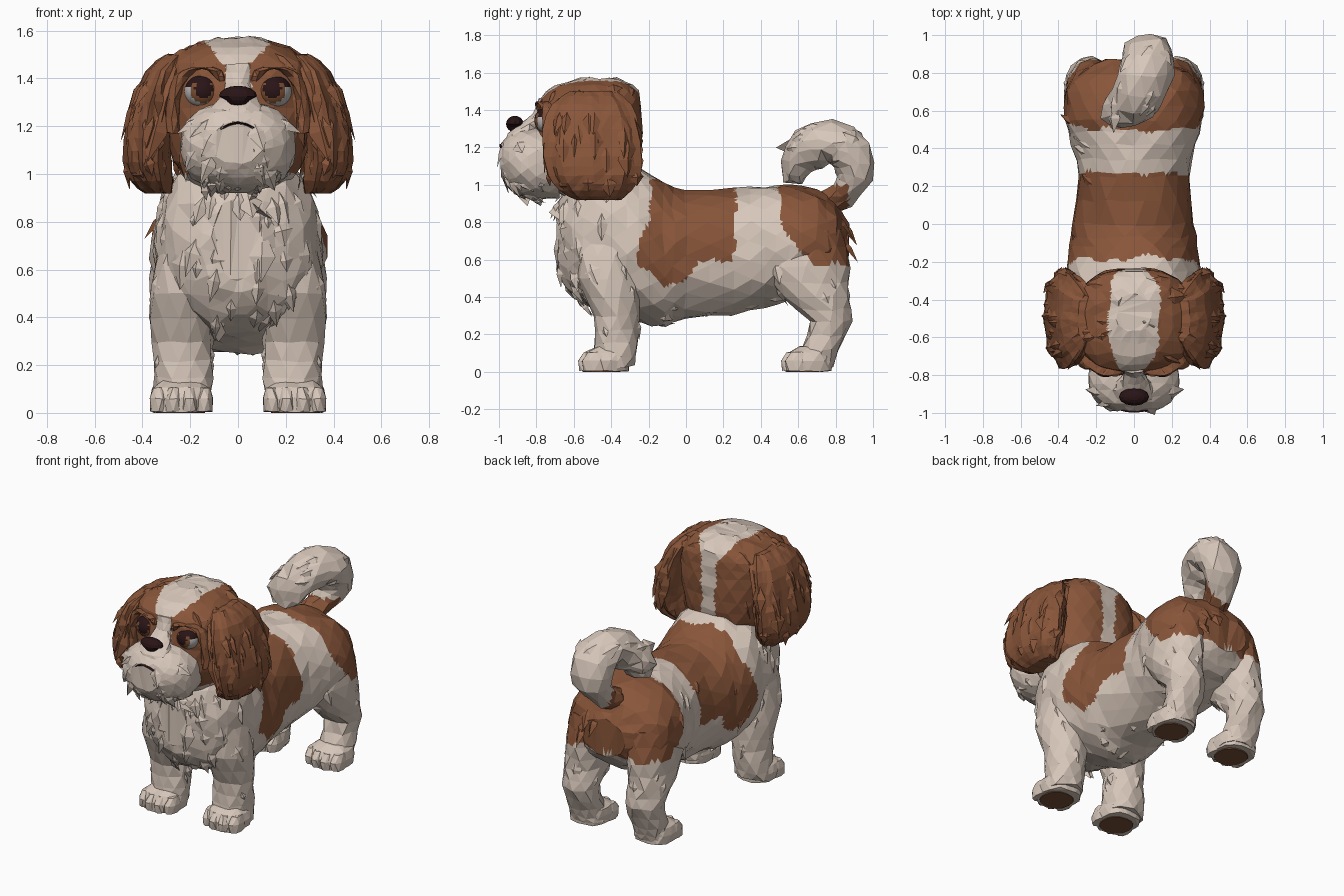
import bpy, bmesh, math, random
from mathutils import Vector, noise

if "Cube" in bpy.data.objects:
    bpy.data.objects.remove(bpy.data.objects["Cube"])

random.seed(4)
U = random.uniform
COL = {
    "cream": (0.68, 0.57, 0.49), "brown": (0.25, 0.092, 0.042),
    "pad_brown": (0.19, 0.08, 0.038), "nose_black": (0.022, 0.007, 0.008),
    "iris_brown": (0.2, 0.075, 0.03), "eye_grey": (0.5, 0.48, 0.47),
}
MAT = {}
for k, c in COL.items():
    MAT[k] = bpy.data.materials.new(k)
    MAT[k].diffuse_color = (*c, 1)


def resample(secs, m):
    """Smooth curve through the listed sections."""
    out = []
    for i in range(len(secs) - 1):
        a, b, c, d = (secs[max(0, min(len(secs) - 1, j))] for j in (i - 1, i, i + 1, i + 2))
        for k in range(m):
            t = k / m
            out.append([0.5 * (2 * q + (r - p) * t + (2 * p - 5 * q + 4 * r - s) * t * t
                               + (3 * q - p - 3 * r + s) * t ** 3) for p, q, r, s in zip(a, b, c, d)])
    return out + [list(secs[-1])]


def loft(secs, v=None, n=16, m=2, p=2.0, jit=0.01, ridge=0.0, waves=8):
    """Skin oval rings (x, y, z, half width, half depth); v is the depth axis."""
    bm = bmesh.new()
    rs = resample(secs, m)
    rings = []
    for i, s in enumerate(rs):
        c = Vector(s[:3])
        if v is None:
            t = Vector(rs[min(i + 1, len(rs) - 1)][:3]) - Vector(rs[max(i - 1, 0)][:3])
            d = Vector((1, 0, 0)).cross(t).normalized()
        else:
            d = Vector(v)
        ring = []
        for k in range(n):
            a = math.tau * (k + 0.5 * (i % 2) * (ridge == 0)) / n
            ca, sa = math.cos(a), math.sin(a)
            f = (abs(ca) ** p + abs(sa) ** p) ** (-1 / p)
            f *= 1 + ridge * math.cos(waves * a + 0.5 * math.sin(i))
            q = c + Vector((ca * f * s[3], 0, 0)) + d * (sa * f * s[4])
            ring.append(bm.verts.new(q + Vector((U(-jit, jit), U(-jit, jit), U(-jit, jit)))))
        rings.append(ring)
    for r0, r1 in zip(rings, rings[1:]):
        for k in range(n):
            bm.faces.new((r0[k], r0[(k + 1) % n], r1[(k + 1) % n], r1[k]))
    bm.faces.new(rings[0])
    bm.faces.new(rings[-1])
    bmesh.ops.triangulate(bm, faces=bm.faces[:])
    bmesh.ops.recalc_face_normals(bm, faces=bm.faces[:])
    return bm


def fur(bm, count, region, flow, L=0.14, W=0.03, lift=0.012):
    """Lay flat pointed locks of fur over the faces inside a region."""
    bm.normal_update()
    spots = [(f.calc_center_median(), f.normal.copy()) for f in bm.faces]
    spots = [s for s in spots if region(s[0])]
    random.shuffle(spots)
    for c, n in spots[:count]:
        d = Vector(flow(c)) + Vector((U(-.15, .15), U(-.15, .15), U(-.1, .1)))
        t = d - n * d.dot(n)
        if t.length < 0.35:
            continue
        t.normalize()
        s, l, w = n.cross(t), L * U(.7, 1.2), W * U(.7, 1.3)
        mid = c + t * l * 0.35
        b, lf, rt, top, tip = (bm.verts.new(q) for q in (
            c - t * l * 0.4 - n * 0.015, mid + s * w - n * 0.01, mid - s * w - n * 0.01,
            mid + n * lift, c + t * l - n * 0.004))
        for f in ((b, top, lf), (b, rt, top), (lf, top, tip), (top, rt, tip), (b, lf, tip), (b, tip, rt)):
            bm.faces.new(f)


def finish(name, bm, rule, cuts=0, mirror=False, smooth=False):
    """Refine the flat facets, colour faces by rule and make the object."""
    bmesh.ops.recalc_face_normals(bm, faces=bm.faces[:])
    if cuts:
        bmesh.ops.triangulate(bm, faces=bm.faces[:])
        bmesh.ops.subdivide_edges(bm, edges=bm.edges[:], cuts=cuts, use_grid_fill=True)
    used = []
    for f in bm.faces:
        k = rule if isinstance(rule, str) else rule(f.calc_center_median())
        if k not in used:
            used.append(k)
        f.material_index = used.index(k)
        f.smooth = smooth
    me = bpy.data.meshes.new(name)
    bm.to_mesh(me)
    bm.free()
    for k in used:
        me.materials.append(MAT[k])
    ob = bpy.data.objects.new(name, me)
    bpy.context.collection.objects.link(ob)
    if mirror:
        ob.modifiers.new("Mirror", "MIRROR").use_mirror_merge = False
    return ob


def ball(c, r, seg=14):
    bm = bmesh.new()
    bmesh.ops.create_uvsphere(bm, u_segments=seg, v_segments=seg * 2 // 3, radius=1)
    for w in bm.verts:
        w.co = Vector(c) + Vector(a * b for a, b in zip(w.co, r))
    return bm


Y, Z = (0, 1, 0), (0, 0, 1)


# Body with saddle and rump patches
def body_colour(c):
    j = noise.noise(c * 9) * 0.035
    y, z = c.y + j, c.z + j
    saddle = -0.18 - 0.25 * max(0, .9 - z) < y < 0.265 and z > 0.61
    blob = math.hypot(y + 0.09, z - 0.64) < 0.17
    rump = y > 0.505 + 0.5 * max(0, .84 - z) and z > 0.58
    return "brown" if saddle or blob or rump else "cream"


body = loft([(0, -.685, .73, .11, .17), (0, -.645, .72, .22, .27), (0, -.55, .72, .31, .36),
             (0, -.40, .71, .345, .40), (0, -.25, .68, .35, .42), (0, -.12, .63, .335, .385),
             (0, 0, .625, .32, .345), (0, .25, .64, .29, .34), (0, .42, .67, .33, .32),
             (0, .55, .69, .365, .31), (0, .70, .70, .36, .27), (0, .80, .69, .30, .21),
             (0, .865, .68, .16, .12)], Z, n=20, p=2.15, jit=.01)
fur(body, 50, lambda c: c.y < -.35 and .4 < c.z < 1.02, lambda c: (c.x, .1, -1), .14, .045, .016)
fur(body, 14, lambda c: c.z < .42 and c.y < .6, lambda c: (c.x, .7, -.4), .1, .04)
fur(body, 14, lambda c: c.y > -.3 and .5 < c.z < .9, lambda c: (0, .6, -1), .13, .04, .008)
finish("body", body, body_colour, cuts=3)

# Legs, paws, toes and pads
front = loft([(.22, -.42, .72, .11, .16), (.235, -.42, .5, .13, .16), (.23, -.375, .3, .126, .125),
              (.23, -.375, .15, .122, .11), (.235, -.39, .03, .12, .11)], Y, n=11, p=2.4, jit=.009)
fur(front, 12, lambda c: .2 < c.z < .62, lambda c: (0, .3, -1), .12, .04)
finish("front_leg", front, "cream", mirror=True)
rear = loft([(.19, .64, .76, .15, .19), (.23, .65, .56, .138, .225), (.235, .69, .4, .13, .18),
             (.235, .77, .27, .112, .115), (.235, .72, .12, .108, .1), (.235, .69, .02, .115, .1)],
            Y, n=11, p=2.3, jit=.009)
fur(rear, 7, lambda c: .35 < c.z < .6, lambda c: (0, .4, -1), .12, .04)
finish("rear_leg", rear, body_colour, cuts=2, mirror=True)
for tag, y in (("front", -.44), ("rear", .645)):
    paw = loft([(.237, y + .01, .004, .122, .125), (.237, y + .01, .06, .13, .128),
                (.237, y + .02, .105, .12, .115), (.237, y + .04, .135, .085, .08)], Y, n=14, m=1, p=2.6, jit=.004)
    finish(tag + "_paw", paw, "cream", mirror=True)
    for i, (dx, dy) in enumerate(((-.094, -.05), (-.033, -.07), (.033, -.07), (.094, -.05))):
        toe = loft([(.237 + dx, y + dy, .006, .036, .06), (.237 + dx, y + dy, .06, .04, .068),
                    (.237 + dx, y + dy + .01, .105, .026, .045)], Y, n=8, m=1, p=2.4, jit=.002)
        finish(f"{tag}_toe_{i + 1}", toe, "cream", mirror=True)
    pad = loft([(.237, y - .01, 0, .1, .1), (.237, y - .01, .009, .1, .1)], Y, n=12, m=1, p=2.3, jit=0)
    finish(tag + "_pad", pad, "pad_brown", mirror=True)

# Curled tail
tail = loft([(0, .74, .90, .08, .06), (.03, .835, .945, .09, .075), (.06, .90, 1.04, .125, .095),
             (.08, .88, 1.165, .14, .12), (.06, .78, 1.23, .145, .115), (.01, .66, 1.185, .15, .12),
             (-.04, .59, 1.10, .135, .09), (-.05, .575, 1.015, .08, .055)], n=11, m=2, jit=.01)
fur(tail, 24, lambda c: c.z > 1.0 and math.hypot(c.y - .75, c.z - 1.07) > .17,
    lambda c: (0, 1.08 - c.z, c.y - .75) if c.z < 1.2 else (-.3, -1, 0), .12, .045)
finish("tail", tail, lambda c: "brown" if .66 < c.y < .87 and c.z < 1.0 else "cream", cuts=1)


# Head with a pale blaze
def head_colour(c):
    w = 0.05 + 0.085 * max(0, min(1, (c.z - 1.45) / .1)) + noise.noise(c * 10) * .025
    return "cream" if abs(c.x) < w or c.z < 1.0 else "brown"


head = loft([(0, -.5, .94, .18, .16), (0, -.51, 1.05, .27, .26), (0, -.515, 1.2, .30, .28),
             (0, -.515, 1.35, .315, .28), (0, -.51, 1.46, .29, .265), (0, -.49, 1.53, .205, .21),
             (0, -.47, 1.57, .09, .10)], Y, n=20, p=2.7, jit=.007)
fur(head, 22, lambda c: c.z > 1.48, lambda c: (c.x * 4, c.y + .48, -.2), .11, .04)
fur(head, 14, lambda c: c.z < 1.4 and (abs(c.x) > .22 or c.y > -.35), lambda c: (c.x, 0, -1), .14, .04, .01)
finish("head", head, head_colour, cuts=3)

# Brow ridges over the eyes
brow = loft([(.065, -.775, 1.39, .015, .018), (.10, -.775, 1.432, .03, .035), (.17, -.76, 1.445, .035, .04),
             (.235, -.735, 1.41, .03, .04), (.27, -.72, 1.31, .03, .045), (.275, -.72, 1.17, .03, .04)],
            Y, n=7, m=2, jit=.004)
finish("brow", brow, "brown", mirror=True)

# Hanging ears made of long locks
ear = loft([(.25, -.5, 1.50, .05, .12), (.30, -.505, 1.43, .085, .205), (.345, -.505, 1.3, .09, .25),
            (.375, -.50, 1.15, .095, .255), (.378, -.49, 1.05, .098, .24), (.36, -.485, .97, .088, .19),
            (.335, -.47, .92, .055, .12)], Y, n=28, m=2, p=2.1, jit=.004, ridge=.06, waves=9)
fur(ear, 22, lambda c: 1.14 < c.z < 1.44 and c.x > .3, lambda c: (.25, 0, -1), .17, .042)
fur(ear, 6, lambda c: 1 < c.z < 1.1 and c.x > .3, lambda c: (-.2, 0, -1), .09, .04)
finish("ear", ear, "brown", mirror=True)

# Muzzle with moustache, bridge and nose
muzzle = loft([(0, -.68, 1.12, .22, .19), (0, -.80, 1.115, .243, .195), (0, -.88, 1.12, .232, .18),
               (0, -.945, 1.125, .19, .145), (0, -.988, 1.13, .11, .085)], Z, n=18, m=2, p=2.25, jit=.005)
fur(muzzle, 18, lambda c: c.z < 1.24 and .06 < abs(c.x) < .18, lambda c: (c.x * 3, .5, -1), .12, .035, .01)
fur(muzzle, 12, lambda c: c.z < 1.08 and c.y < -.75, lambda c: (c.x, .3, -1), .07, .03, .01)
finish("muzzle", muzzle, "cream")
bridge = loft([(0, -.90, 1.20, .13, .07), (0, -.88, 1.27, .115, .075), (0, -.835, 1.325, .075, .06),
               (0, -.79, 1.38, .05, .025), (0, -.765, 1.46, .055, .025)], Y, n=10, m=2, jit=.004)
finish("nose_bridge", bridge, "cream")
nose = ball((0, -.915, 1.325), (.08, .047, .044), 12)
for w in nose.verts:
    if w.co.z < 1.32:
        w.co.x *= 0.65
finish("nose", nose, "nose_black")

# Mouth line
mouth = loft([(-.07, -.985, 1.19, .005, .005), (-.035, -.993, 1.207, .006, .005), (0, -.995, 1.215, .006, .005),
              (.035, -.993, 1.207, .006, .005), (.07, -.985, 1.19, .005, .005)], Z, n=6, m=1, jit=0)
for i, w in enumerate(mouth.verts):
    w.co.y += .006 if i % 2 else -.003
finish("mouth", mouth, "nose_black")

# Eyes coloured by direction from their centre
EYE = Vector((.15, -.737, 1.345))
LOOK = Vector((-.1, -1, .04)).normalized()


def eye_colour(c):
    d = (c - EYE).normalized()
    if d.z > 0.5 or d.dot((LOOK + Vector((0, 0, .14))).normalized()) > 0.86:
        return "nose_black"
    if d.dot(LOOK) > 0.7:
        return "iris_brown"
    return "eye_grey" if d.x > 0.25 and d.z < .3 or d.z < -.6 else "nose_black"


finish("eye", ball(EYE, (.074, .074, .07), 36), eye_colour, mirror=True, smooth=True)

for m in bpy.data.materials:
    if m.users and not m.is_grease_pencil:
        m.use_nodes = True
        m.node_tree.nodes["Principled BSDF"].inputs["Base Color"].default_value = m.diffuse_color
